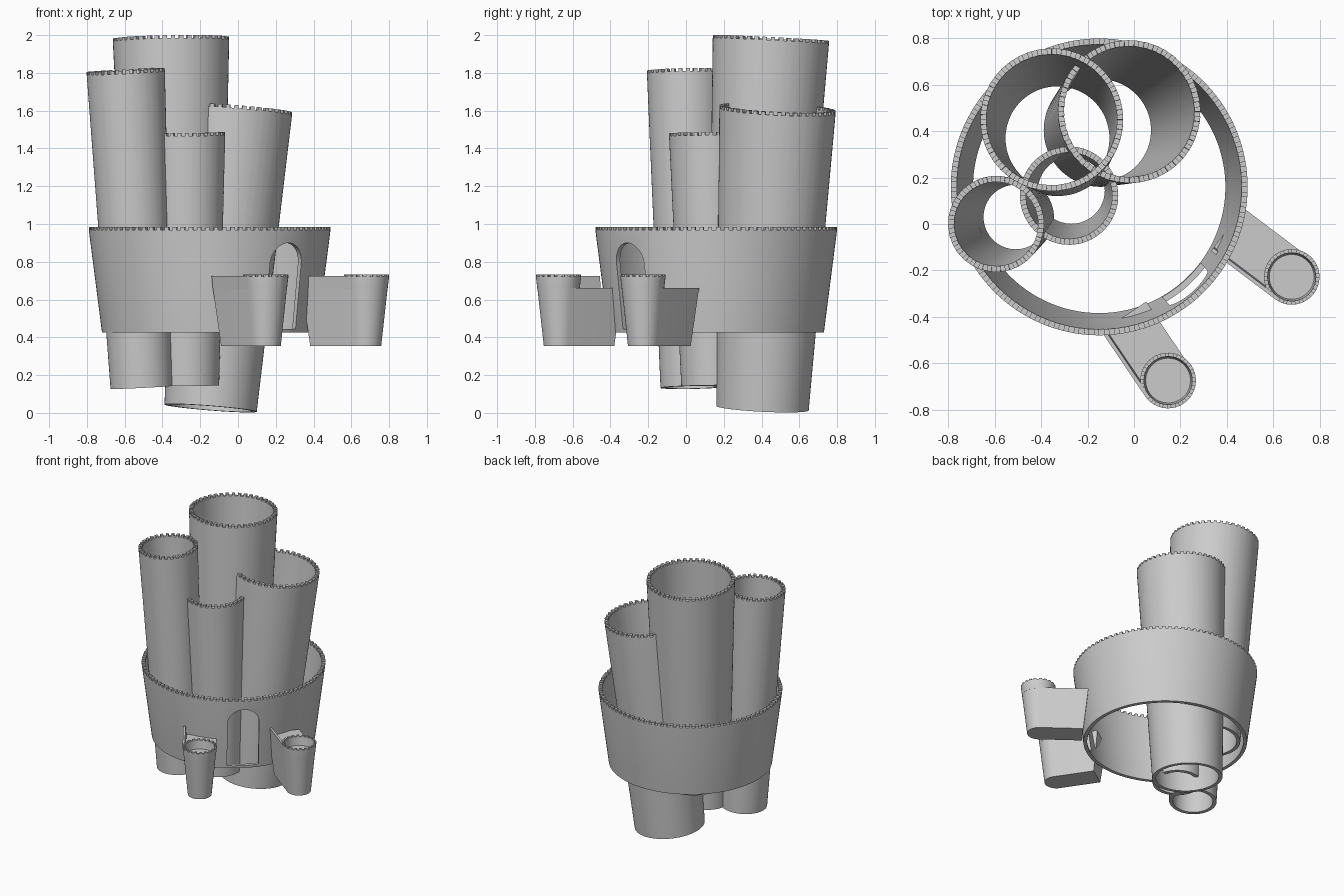
import bpy, bmesh, math
from mathutils import Vector, Matrix

if "Cube" in bpy.data.objects:
    bpy.data.objects.remove(bpy.data.objects["Cube"])

def finish(name, bm):
    bmesh.ops.recalc_face_normals(bm, faces=bm.faces)
    me = bpy.data.meshes.new(name)
    bm.to_mesh(me)
    bm.free()
    ob = bpy.data.objects.new(name, me)
    bpy.context.collection.objects.link(ob)
    return ob

def smooth(ob):
    bpy.ops.object.select_all(action='DESELECT')
    bpy.context.view_layer.objects.active = ob
    ob.select_set(True)
    bpy.ops.object.shade_smooth_by_angle(angle=math.radians(30))

def tube(name, bottom, top, r0, r1, merlons, wall=0.026, tooth=0.016):
    """Open tapered tube along bottom->top, with battlements on the rim."""
    b, t = Vector(bottom), Vector(top)
    axis = t - b
    h = axis.length - tooth
    n = merlons * 2
    bm = bmesh.new()
    rings = []
    for r, z in ((r0, 0), (r1, h), (r1 - wall, h), (r0 - wall, 0)):
        rings.append([bm.verts.new((r * math.cos(2 * math.pi * i / n),
                                    r * math.sin(2 * math.pi * i / n), z)) for i in range(n)])
    rim = []
    for k in range(4):
        a, c = rings[k], rings[(k + 1) % 4]
        for i in range(n):
            j = (i + 1) % n
            f = bm.faces.new((a[i], a[j], c[j], c[i]))
            if k == 1 and i % 2 == 0:
                rim.append(f)
    bmesh.ops.recalc_face_normals(bm, faces=bm.faces)
    ext = bmesh.ops.extrude_discrete_faces(bm, faces=rim)
    for f in ext['faces']:
        for v in f.verts:
            v.co.z += tooth
    tilt = Vector((0, 0, 1)).rotation_difference(axis).to_matrix().to_4x4()
    bm.transform(Matrix.Translation(b) @ tilt)
    return finish(name, bm)

def loft(name, lower, upper):
    """Solid between two matching outlines."""
    bm = bmesh.new()
    a = [bm.verts.new(p) for p in lower]
    c = [bm.verts.new(p) for p in upper]
    n = len(a)
    bm.faces.new(a)
    bm.faces.new(c)
    for i in range(n):
        j = (i + 1) % n
        bm.faces.new((a[i], a[j], c[j], c[i]))
    return finish(name, bm)

# Leaning towers, all open tubes that run through the curtain wall
towers = [
    ("tall_tower", (-0.33, 0.37, 0.41), (-0.355, 0.45, 1.985), 0.25, 0.308, 44),
    ("right_tower", (-0.145, 0.405, 0.025), (-0.02, 0.485, 1.615), 0.245, 0.308, 44),
    ("left_tower", (-0.51, 0.03, 0.135), (-0.595, 0.0, 1.815), 0.165, 0.207, 32),
    ("front_tower", (-0.27, 0.145, 0.145), (-0.28, 0.122, 1.485), 0.17, 0.212, 32),
]
for t in towers:
    smooth(tube(*t))

# Curtain wall with an arched gate cut through it
wall = tube("curtain_wall", (-0.15, 0.16, 0.425), (-0.15, 0.16, 0.985), 0.57, 0.64, 90)
hw, sill, spring = 0.11, 0.445, 0.79
arch = [(-hw, sill), (hw, sill)] + [(hw * math.cos(math.pi * i / 16), spring + hw * math.sin(math.pi * i / 16))
                                    for i in range(17)]
cutter = loft("gate_cutter", [(0.4, u, z) for u, z in arch], [(0.8, u, z) for u, z in arch])
cutter.data.transform(Matrix.Translation((-0.15, 0.16, 0)) @ Matrix.Rotation(math.radians(-48.5), 4, 'Z'))
cutter.hide_render = True
mod = wall.modifiers.new("gate", 'BOOLEAN')
mod.operation = 'DIFFERENCE'
mod.solver = 'EXACT'
mod.object = cutter
bpy.context.view_layer.objects.active = wall
bpy.ops.object.modifier_apply(modifier=mod.name)
bpy.data.objects.remove(cutter)
smooth(wall)

# Gate turrets: tapered bridge with round outer end, battlemented rim, one parapet
def turret(side, cx, cy, angle, length):
    place = Matrix.Translation((cx, cy, 0)) @ Matrix.Rotation(math.radians(angle), 4, 'Z')

    def outline(r, back, z, shift):
        arc = [(-math.pi / 2 + math.pi * i / 20) for i in range(21)]
        pts = [(r * math.cos(a) + shift, r * math.sin(a), z) for a in arc]
        return [(-back, -r, z)] + pts + [(-back, r, z)]

    body = loft(side + "_turret_bridge", outline(0.083, length - 0.035, 0.355, -0.006),
                outline(0.112, length, 0.66, 0))
    rim = tube(side + "_turret_rim", (0, 0, 0.655), (0, 0, 0.732), 0.112, 0.12, 20, 0.016, 0.009)

    def strip(y0, y1, z):
        return [(-length, y0, z), (0, y0, z), (0, y1, z), (-length, y1, z)]
    para = loft(side + "_turret_parapet", strip(-0.112, -0.098, 0.655), strip(-0.12, -0.104, 0.726))
    for ob in (body, rim, para):
        ob.data.transform(place)
        smooth(ob)

turret("left", 0.147, -0.675, -56, 0.335)
turret("right", 0.68, -0.228, -37, 0.345)
